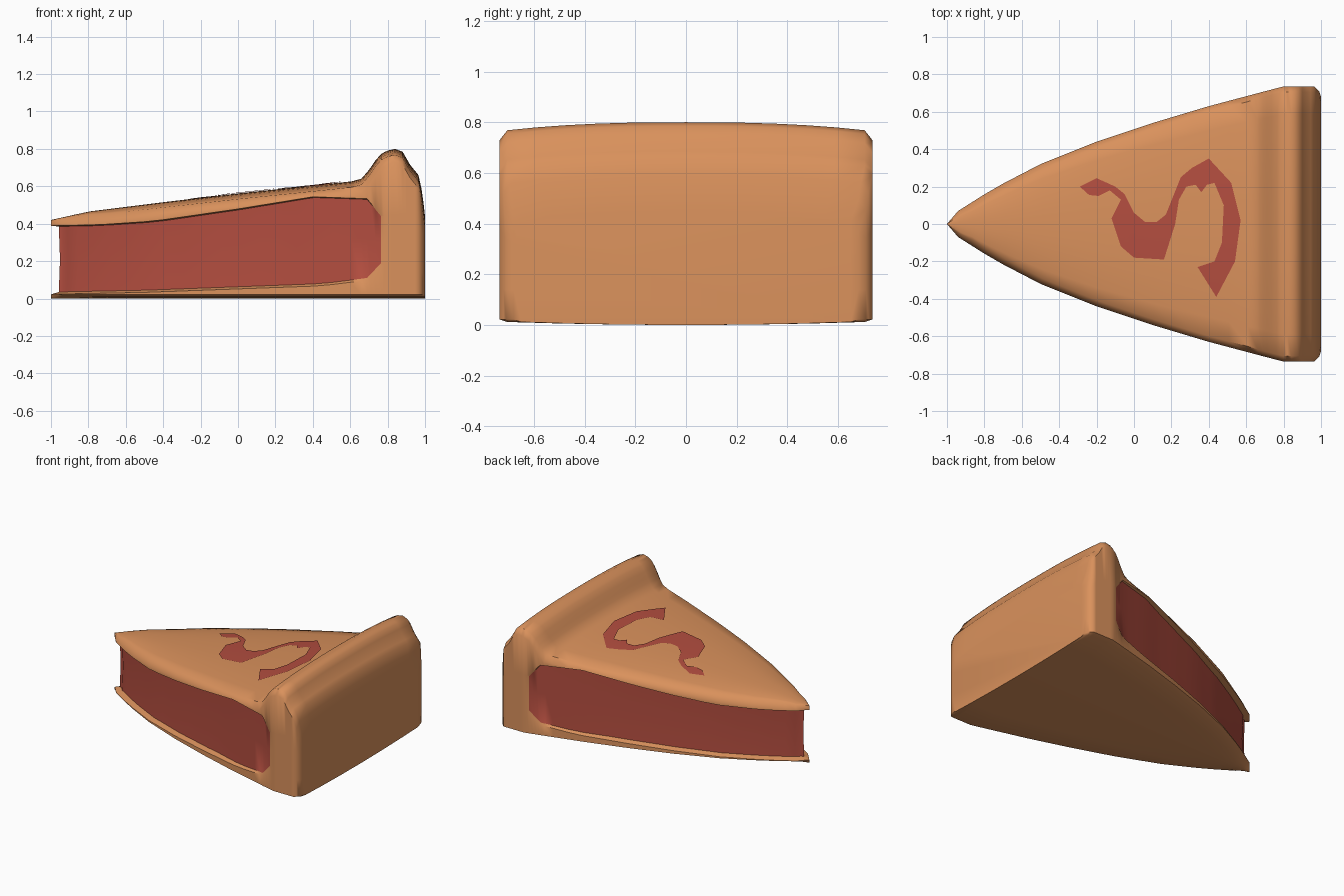
import bpy, bmesh, math
from mathutils import Vector

if "Cube" in bpy.data.objects:
    bpy.data.objects.remove(bpy.data.objects["Cube"])


def curve(pts):
    """Piecewise-linear function through (x, value) points."""
    def f(x):
        if x <= pts[0][0]:
            return pts[0][1]
        for (a, va), (b, vb) in zip(pts, pts[1:]):
            if x <= b:
                return va + (vb - va) * (x - a) / (b - a)
        return pts[-1][1]
    return f


# Slice outline and heights along its length
width = curve([(-1, 0), (-.94, .07), (-.75, .19), (-.5, .32), (-.2, .44), (.1, .54),
               (.4, .63), (.72, .715), (.8, .735), (.965, .735), (.99, .71), (1, .68)])
crown = curve([(-1, .42), (-.8, .465), (-.4, .515), (0, .562), (.66, .632), (.71, .69),
               (.76, .765), (.8, .79), (.84, .8), (.88, .785), (.92, .715), (.965, .66),
               (.985, .57), (1, .44)])
wall_top = curve([(-1, .385), (-.75, .39), (-.45, .41), (0, .475), (.4, .54), (.69, .53),
                  (.765, .44), (.92, .45), (1, .32)])
wall_low = curve([(-1, .035), (-.5, .045), (.45, .08), (.69, .11), (.765, .19), (1, .15)])
inset = curve([(-1, .042), (.2, .035), (.66, .012), (.78, 0)])


def top_z(x, y):
    w = max(width(x), .01)
    droop = .035 if x > -.7 else .012 + .023 * (x + 1) / .3
    return crown(x) - droop * min(1, abs(y) / w) ** 2.5


def material(name, rgb):
    m = bpy.data.materials.new(name)
    m.diffuse_color = (*rgb, 1)
    m.use_nodes = True
    m.node_tree.nodes["Principled BSDF"].inputs["Base Color"].default_value = m.diffuse_color
    return m


crust_mat = material("baked crust", (.70, .285, .107))
fill_mat = material("red filling", (.45, .075, .05))


def finish(name, bm, mats):
    me = bpy.data.meshes.new(name)
    bm.to_mesh(me)
    bm.free()
    ob = bpy.data.objects.new(name, me)
    bpy.context.collection.objects.link(ob)
    for m in mats:
        me.materials.append(m)
    bpy.ops.object.select_all(action='DESELECT')
    ob.select_set(True)
    bpy.context.view_layer.objects.active = ob
    bpy.ops.object.shade_smooth_by_angle(angle=math.radians(45))
    return ob


# Pie slice: cross-sections lofted from the tip to the back crust
N = 6


def half_section(x):
    """Points from bottom centre, around the side, to top centre (y >= 0)."""
    w, e = width(x), .03
    slope = (width(x + e) - width(x - e)) / (2 * e) if x < .9 else 0
    nrm = Vector((-slope, 1)).normalized() if x > -.999 else Vector((-1, 0))

    def side(k, z):
        return (x - nrm.x * k, max(0, w - nrm.y * k), z)
    lo, hi, k = wall_low(x), wall_top(x), inset(x)
    edge = top_z(x, w)
    lip = max(hi + .008, edge - .035)
    sx, sy, _ = side(min(.03, w * .3), 0)
    pts = [(sx, sy * f, .012 * f * f) for f in (0, .35, .7, 1)]
    pts += [side(0, .022), side(0, lo - .012), side(k, lo), side(k * 1.15, (lo + hi) / 2),
            side(k, hi), side(0, hi + .004), side(0, lip)]
    pts += [(sx, sy * i / N, top_z(sx, sy * i / N)) for i in range(N, -1, -1)]
    return pts


xs = [-1, -.97, -.94, -.88, -.8] + [-.7 + .1 * i for i in range(13)]
xs += [.6, .66, .69, .71, .735, .765, .78, .8, .82, .84, .86, .88, .9, .92, .945, .965, .98, .99, 1]
bm = bmesh.new()
rings = []
for x in xs:
    h = half_section(x)
    if x > .6:                      # keep the back sections upright
        h = [(x, y, z) for _, y, z in h]
    full = h + [(a, -b, c) for a, b, c in h[-2:0:-1]]
    rings.append([bm.verts.new(p) for p in full])
n, last = len(rings[0]), len(h) - 1
for i in range(len(xs) - 1):
    for j in range(n):
        k = (j + 1) % n
        f = bm.faces.new((rings[i][j], rings[i][k], rings[i + 1][k], rings[i + 1][j]))
        row = min(j, n - 1 - j)
        f.material_index = 1 if row in (6, 7) and xs[i + 1] < .77 else 0
bm.faces.new(rings[-1])
# bridge the two sides of the tip by merging the coincident points
bmesh.ops.remove_doubles(bm, verts=bm.verts, dist=.0015)
bmesh.ops.recalc_face_normals(bm, faces=bm.faces)
low = min(v.co.z for v in bm.verts)
for v in bm.verts:
    v.co.z -= low
finish("pie_slice", bm, [crust_mat, fill_mat])

# Wavy filling streak lying on the top crust
outline = [(-.29, .2), (-.2, .245), (-.1, .2), (-.05, .16), (0, .06), (.06, .01), (.12, .01),
           (.17, .05), (.21, .15), (.25, .25), (.31, .3), (.4, .35), (.52, .22), (.57, .02),
           (.54, -.2), (.44, -.39), (.34, -.23), (.43, -.2), (.47, -.1), (.48, .1), (.43, .22),
           (.39, .21), (.36, .17), (.33, .21), (.28, .2), (.24, .13), (.22, 0), (.16, -.19),
           (0, -.18), (-.07, -.12), (-.12, .03), (-.07, .13), (-.13, .18), (-.19, .15), (-.24, .155)]
bm = bmesh.new()
bm.faces.new([bm.verts.new((x, y, 0)) for x, y in outline])
bmesh.ops.triangulate(bm, faces=bm.faces[:])
for axis in (0, 1):
    for i in range(-8, 13):
        no = Vector((1, 0, 0)) if axis == 0 else Vector((0, 1, 0))
        bmesh.ops.bisect_plane(bm, geom=bm.verts[:] + bm.edges[:] + bm.faces[:],
                               plane_co=no * (i * .05 + .003), plane_no=no)
bmesh.ops.recalc_face_normals(bm, faces=bm.faces)
for v in bm.verts:
    v.co.z = top_z(v.co.x, v.co.y) + .005
bm.normal_update()
for f in bm.faces:
    if f.normal.z < 0:
        f.normal_flip()
finish("filling_streak", bm, [fill_mat])
